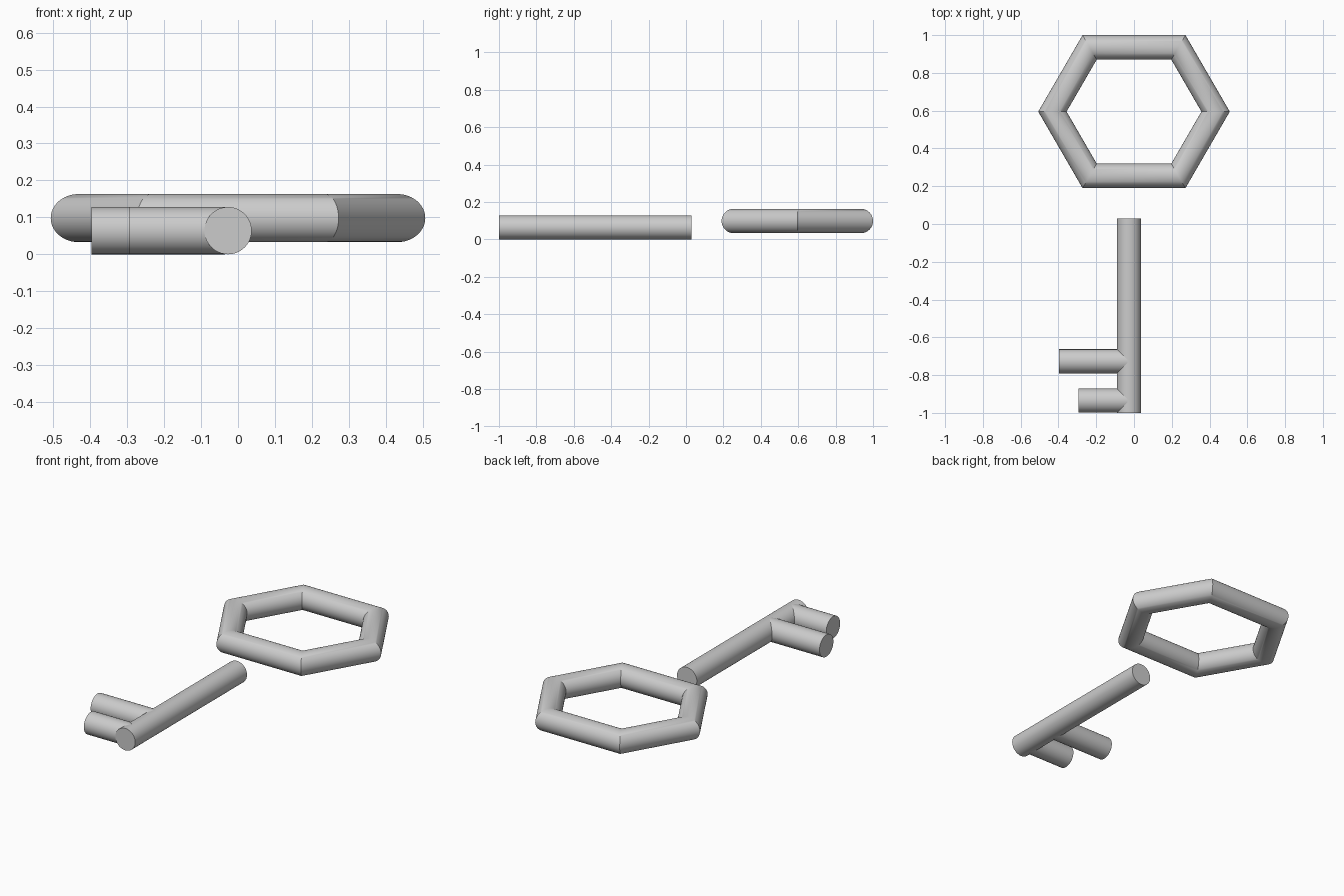
import bpy, bmesh, math
from mathutils import Vector

if "Cube" in bpy.data.objects:
    bpy.data.objects.remove(bpy.data.objects["Cube"])

R = 0.064          # rod radius
AX, AZ = -0.027, 0.064   # shaft axis
SIDES = 48


def finish(obj):
    bpy.ops.object.select_all(action='DESELECT')
    obj.select_set(True)
    bpy.context.view_layer.objects.active = obj
    bpy.ops.object.shade_smooth_by_angle(angle=math.radians(30))


def rod(name, a, b, radius):
    a, b = Vector(a), Vector(b)
    bpy.ops.mesh.primitive_cylinder_add(vertices=SIDES, radius=radius, depth=(b - a).length,
                                        location=(a + b) / 2)
    obj = bpy.context.object
    obj.name = name
    obj.rotation_euler = (b - a).to_track_quat('Z', 'Y').to_euler()
    finish(obj)


def mitred_loop(name, path, z, radius):
    # closed round tube with mitred corners
    bm = bmesh.new()
    rings = []
    n = len(path)
    for i, p in enumerate(path):
        d0 = (p - path[i - 1]).normalized()
        d1 = (path[(i + 1) % n] - p).normalized()
        n0, n1 = Vector((d0.y, -d0.x)), Vector((d1.y, -d1.x))
        m = (n0 + n1).normalized()
        m /= m.dot(n0)
        ring = []
        for k in range(SIDES):
            t = 2 * math.pi * k / SIDES
            q = p + m * radius * math.cos(t)
            ring.append(bm.verts.new((q.x, q.y, z + radius * math.sin(t))))
        rings.append(ring)
    for i in range(n):
        a, b = rings[i], rings[(i + 1) % n]
        for k in range(SIDES):
            j = (k + 1) % SIDES
            bm.faces.new((a[k], b[k], b[j], a[j]))
    bmesh.ops.recalc_face_normals(bm, faces=bm.faces)
    mesh = bpy.data.meshes.new(name)
    bm.to_mesh(mesh)
    bm.free()
    obj = bpy.data.objects.new(name, mesh)
    bpy.context.collection.objects.link(obj)
    finish(obj)


# Shaft
rod("key_shaft", (AX, -1.0, AZ), (AX, 0.03, AZ), R)

# Teeth, ending inside the shaft
for name, y, x in (("long_tooth", -0.727, -0.397), ("short_tooth", -0.935, -0.295)):
    rod(name, (x, y, AZ), (AX - 0.008, y, AZ), R)

# Hexagonal bow
corners = [(0.432, 0.595), (0.235, 0.935), (-0.235, 0.935),
           (-0.432, 0.595), (-0.235, 0.255), (0.235, 0.255)]
mitred_loop("key_bow", [Vector(c) for c in corners], 0.098, 0.065)
